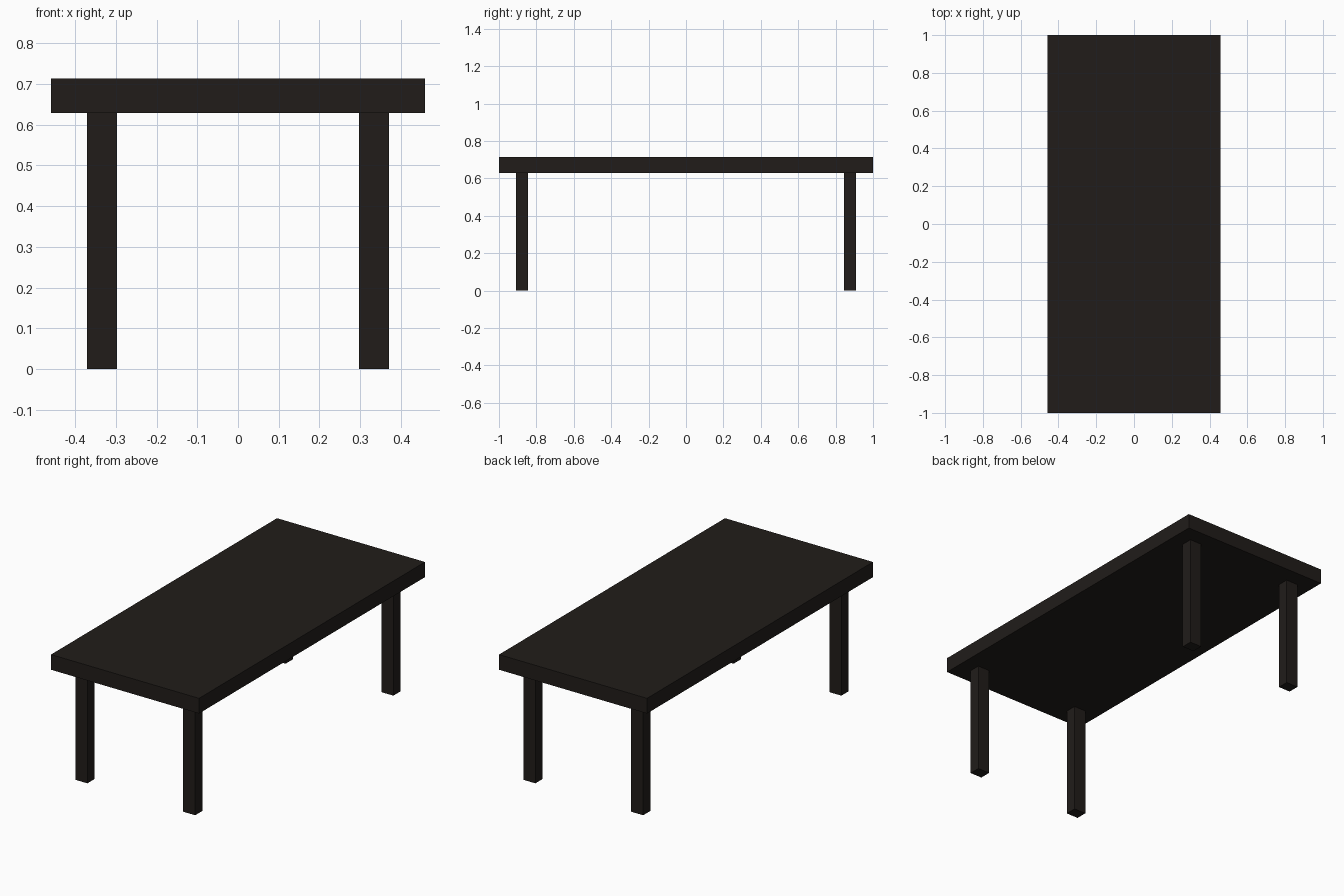
import bpy

if "Cube" in bpy.data.objects:
    bpy.data.objects.remove(bpy.data.objects["Cube"])

dark = bpy.data.materials.new("dark_wood")
dark.diffuse_color = (0.015, 0.012, 0.010, 1)
dark.use_nodes = True
dark.node_tree.nodes["Principled BSDF"].inputs["Base Color"].default_value = dark.diffuse_color


def box(name, centre, size):
    bpy.ops.mesh.primitive_cube_add(size=1, location=centre)
    ob = bpy.context.object
    ob.name = name
    ob.scale = size
    bpy.ops.object.transform_apply(location=False, rotation=False, scale=True)
    ob.data.materials.append(dark)
    return ob


TOP, UNDER = 0.713, 0.628

# Table top slab
box("table_top", (0, 0, (TOP + UNDER) / 2), (0.917, 2.0, TOP - UNDER))

# Four legs, inset from the corners
for side, sx in (("left", -1), ("right", 1)):
    for end, sy in (("front", -1), ("back", 1)):
        box(f"{end}_{side}_leg", (sx * 0.334, sy * 0.877, UNDER / 2),
            (0.074, 0.064, UNDER))
